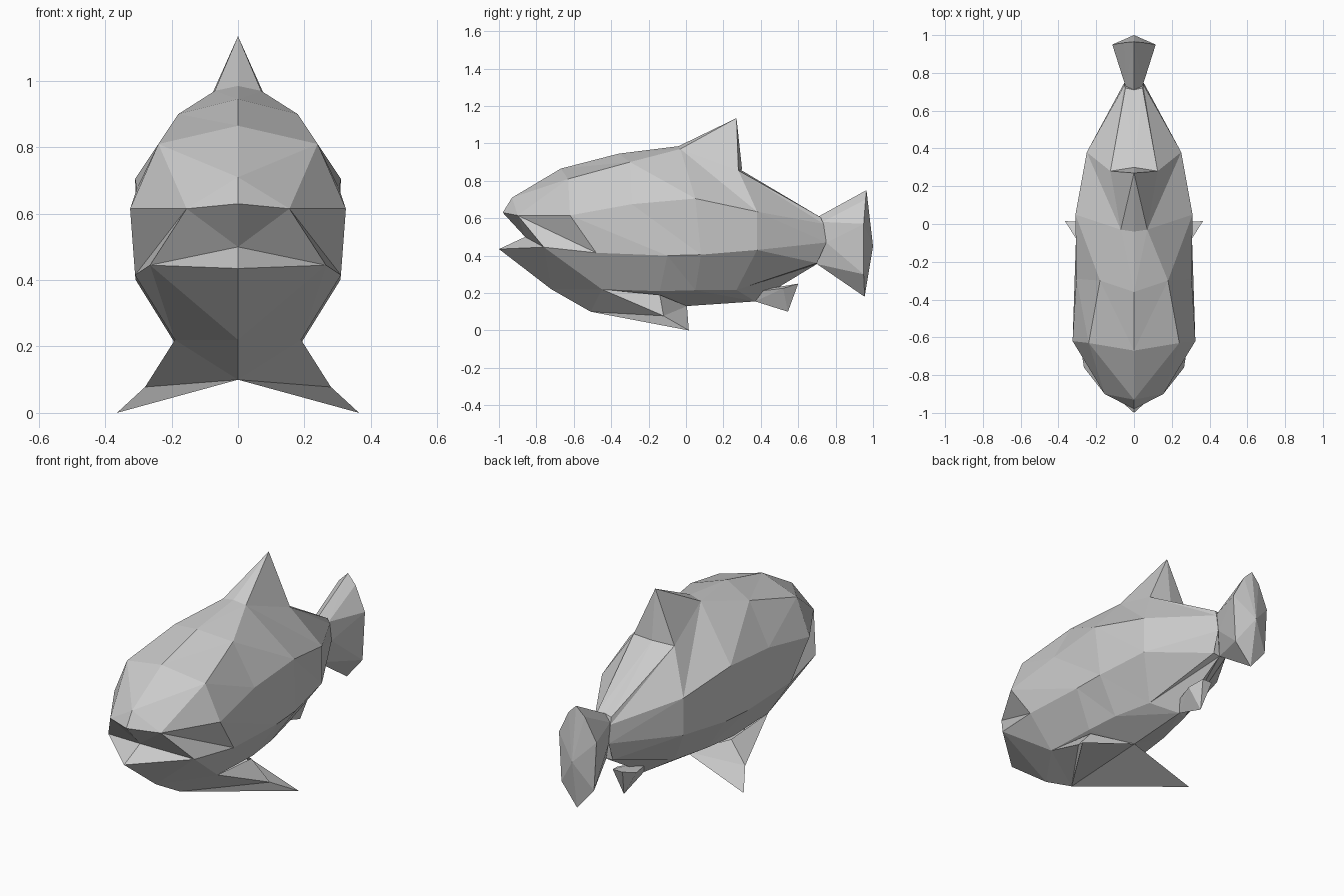
import bpy, bmesh

if "Cube" in bpy.data.objects:
    bpy.data.objects.remove(bpy.data.objects["Cube"])


def finish(bm, name):
    bmesh.ops.remove_doubles(bm, verts=bm.verts, dist=0.0005)
    bmesh.ops.recalc_face_normals(bm, faces=bm.faces)
    mesh = bpy.data.meshes.new(name)
    bm.to_mesh(mesh)
    bm.free()
    obj = bpy.data.objects.new(name, mesh)
    bpy.context.collection.objects.link(obj)
    return obj


def mirrored_tris(name, tris):
    """Flat triangles given for the +x side, repeated on the -x side."""
    bm = bmesh.new()
    for s in (1, -1):
        for tri in tris:
            if len(set(tri)) == 3:
                bm.faces.new([bm.verts.new((s * x, y, z)) for x, y, z in tri])
    return finish(bm, name)


def hull(name, pts):
    """Faceted solid around points and their mirror images."""
    bm = bmesh.new()
    for p in {(s * x, y, z) for x, y, z in pts for s in (1, -1)}:
        bm.verts.new(p)
    res = bmesh.ops.convex_hull(bm, input=bm.verts)
    loose = [v for v in bm.verts if not v.link_faces]
    bmesh.ops.delete(bm, geom=loose, context='VERTS')
    return finish(bm, name)


# Key head points
brow = (0, -.93, .71)
lip = (0, -.98, .63)
lip_side = (.155, -.90, .615)
corner = (.265, -.76, .445)
throat = (0, -.86, .50)
low_lip = (0, -1.0, .435)
chin = (0, -.72, .22)

# Body: lengthwise rails from head to tail, skinned side by side
top = [brow, (0, -.67, .865), (0, -.36, .945), (0, -.04, .985), (0, .29, .86), (0, .71, .61)]
shoulder = [lip_side, (.24, -.63, .81), (.18, -.30, .90), (.07, -.03, .97), (.125, .28, .855), (.045, .72, .605)]
side = [lip_side, (.325, -.62, .615), (.305, -.29, .675), (.31, .05, .705), (.25, .38, .635), (.05, .735, .57)]
lower = [corner, (.31, -.48, .415), (.308, -.10, .40), (.30, .08, .405), (.25, .38, .43), (.05, .75, .47)]
belly = [chin, (.19, -.45, .22), (.19, -.14, .21), (.17, .05, .215), (.12, .27, .217), (.04, .70, .36)]
keel = [chin, (0, -.51, .10), (0, -.25, .115), (0, .0, .13), (0, .37, .155), (0, .70, .355)]
rails = [top, shoulder, side, lower, belly, keel]

tris = []
for a, b in zip(rails, rails[1:]):
    for i in range(5):
        tris += [(a[i], a[i + 1], b[i + 1]), (a[i], b[i + 1], b[i])]
# Open mouth, lips and jaw
tris += [(brow, lip, lip_side),
         (lip, lip_side, throat), (lip_side, corner, throat),
         (throat, corner, low_lip), (low_lip, corner, chin)]
# Tail-end cap
ends = [r[-1] for r in rails]
tris += [(ends[0], ends[i], ends[i + 1]) for i in range(1, 5)]
mirrored_tris("body", tris)

# Dorsal fin
hull("dorsal_fin", [(0, -.04, .985), (.07, -.03, .97), (0, .27, 1.135),
                    (.125, .28, .855), (0, .30, .86)])

# Tail fin
hull("tail_fin", [(0, .71, .61), (.045, .73, .58), (.05, .75, .47), (0, .70, .355),
                  (0, .965, .75), (.05, .96, .70), (.115, .95, .57), (.10, .95, .30),
                  (0, .955, .18), (0, 1.0, .45)])

# Pair of pelvic fins
A, B, C = (.19, -.45, .22), (0, -.51, .10), (.18, -.14, .19)
D, E, tip = (.28, -.12, .078), (0, .005, .13), (.365, .015, 0)
mirrored_tris("pelvic_fins", [(A, B, D), (B, tip, D), (A, D, C), (C, D, E), (D, tip, E), (B, E, tip)])

# Anal fin
hull("anal_fin", [(0, .37, .155), (0, .30, .20), (.06, .52, .225), (0, .545, .10), (.03, .60, .25)])
